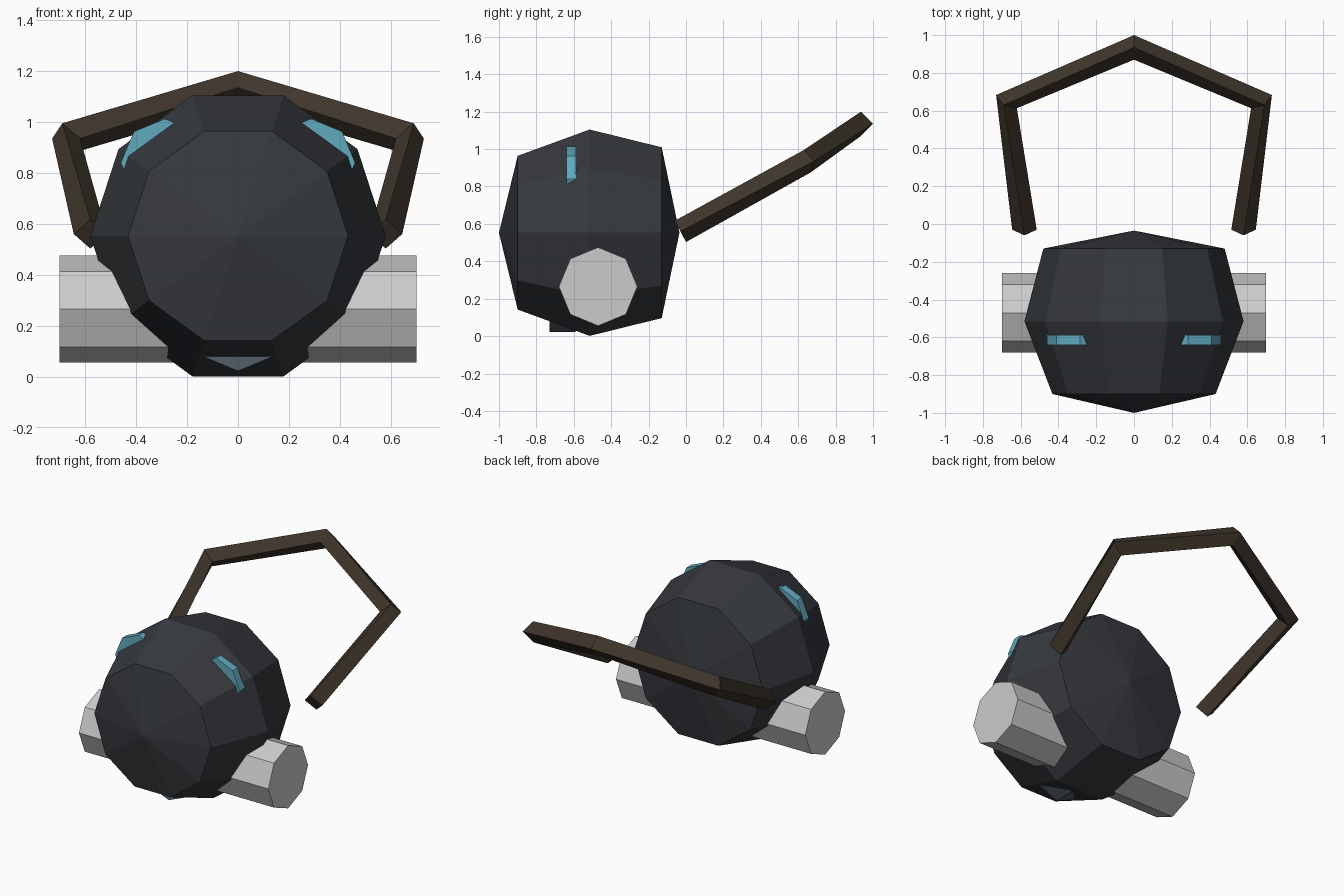
import bpy, bmesh
from math import cos, sin, pi
from mathutils import Matrix, Vector

if "Cube" in bpy.data.objects:
    bpy.data.objects.remove(bpy.data.objects["Cube"])


def material(name, rgb):
    m = bpy.data.materials.new(name)
    m.diffuse_color = (*rgb, 1)
    m.use_nodes = True
    m.node_tree.nodes["Principled BSDF"].inputs["Base Color"].default_value = m.diffuse_color
    return m


def finish(bm, name, mat=None):
    bmesh.ops.recalc_face_normals(bm, faces=bm.faces)
    me = bpy.data.meshes.new(name)
    bm.to_mesh(me)
    bm.free()
    if mat:
        me.materials.append(mat)
    ob = bpy.data.objects.new(name, me)
    bpy.context.collection.objects.link(ob)
    return ob


def prism(name, center, radius, depth, axis, mat=None):
    """Eight-sided cylinder lying along the x or y axis."""
    bm = bmesh.new()
    rot = Matrix.Rotation(pi / 2, 4, 'Y' if axis == 'X' else 'X')
    bmesh.ops.create_cone(bm, cap_ends=True, segments=8, radius1=radius,
                          radius2=radius, depth=depth,
                          matrix=Matrix.Translation(center) @ rot)
    return finish(bm, name, mat)


def bridge(bm, a, b):
    n = len(a)
    for i in range(n):
        bm.faces.new((a[i], a[(i + 1) % n], b[(i + 1) % n], b[i]))


dark = material("dark_shell", (0.036, 0.040, 0.047))
teal = material("teal", (0.12, 0.40, 0.52))
brown = material("brown", (0.050, 0.037, 0.025))
slate = material("slate", (0.085, 0.11, 0.135))

# Body: ten-sided barrel turned around the y axis, pointed at both ends
bm = bmesh.new()
rings = [[bm.verts.new((r * cos(k * pi / 5), y, 0.553 + r * sin(k * pi / 5)))
          for k in range(10)]
         for y, r in ((-0.90, 0.432), (-0.515, 0.58), (-0.13, 0.48))]
for a, b in zip(rings, rings[1:]):
    bridge(bm, a, b)
for ring, y in ((rings[0], -1.0), (rings[-1], -0.035)):
    tip = bm.verts.new((0, y, 0.553))
    for k in range(10):
        bm.faces.new((ring[k], ring[(k + 1) % 10], tip))
finish(bm, "body", dark)

# Side rollers: one octagonal bar through the body
prism("side_rollers", (0, -0.47, 0.265), 0.21, 1.4, 'X')

# Eyes: octagonal discs half sunk in the shell
for side, label in ((-1, "left"), (1, "right")):
    prism(label + "_eye", (side * 0.287, -0.614, 0.84), 0.173, 0.052, 'Y', teal)

# Mouth: octagonal disc showing below the shell
prism("mouth", (0, -0.66, 0.222), 0.20, 0.14, 'Y', slate)

# Handle: diamond section swept along a bent path (centre, sideways, up)
half = [((0.58, -0.03, 0.56), (0.065, 0, 0), (0, -0.03, 0.057)),
        ((0.675, 0.648, 0.935), (0.055, 0.035, 0), (0.015, -0.018, 0.06))]
apex = ((0, 0.935, 1.135), (0, 0.065, 0), (0, 0, 0.065))
mirrored = [[(-v[0], v[1], v[2]) for v in s] for s in reversed(half)]
bm = bmesh.new()
sections = []
for c, s, u in half + [apex] + mirrored:
    c, s, u = Vector(c), Vector(s), Vector(u)
    sections.append([bm.verts.new(c + d) for d in (s, u, -s, -u)])
for a, b in zip(sections, sections[1:]):
    bridge(bm, a, b)
bm.faces.new(sections[0])
bm.faces.new(sections[-1])
finish(bm, "handle", brown)
